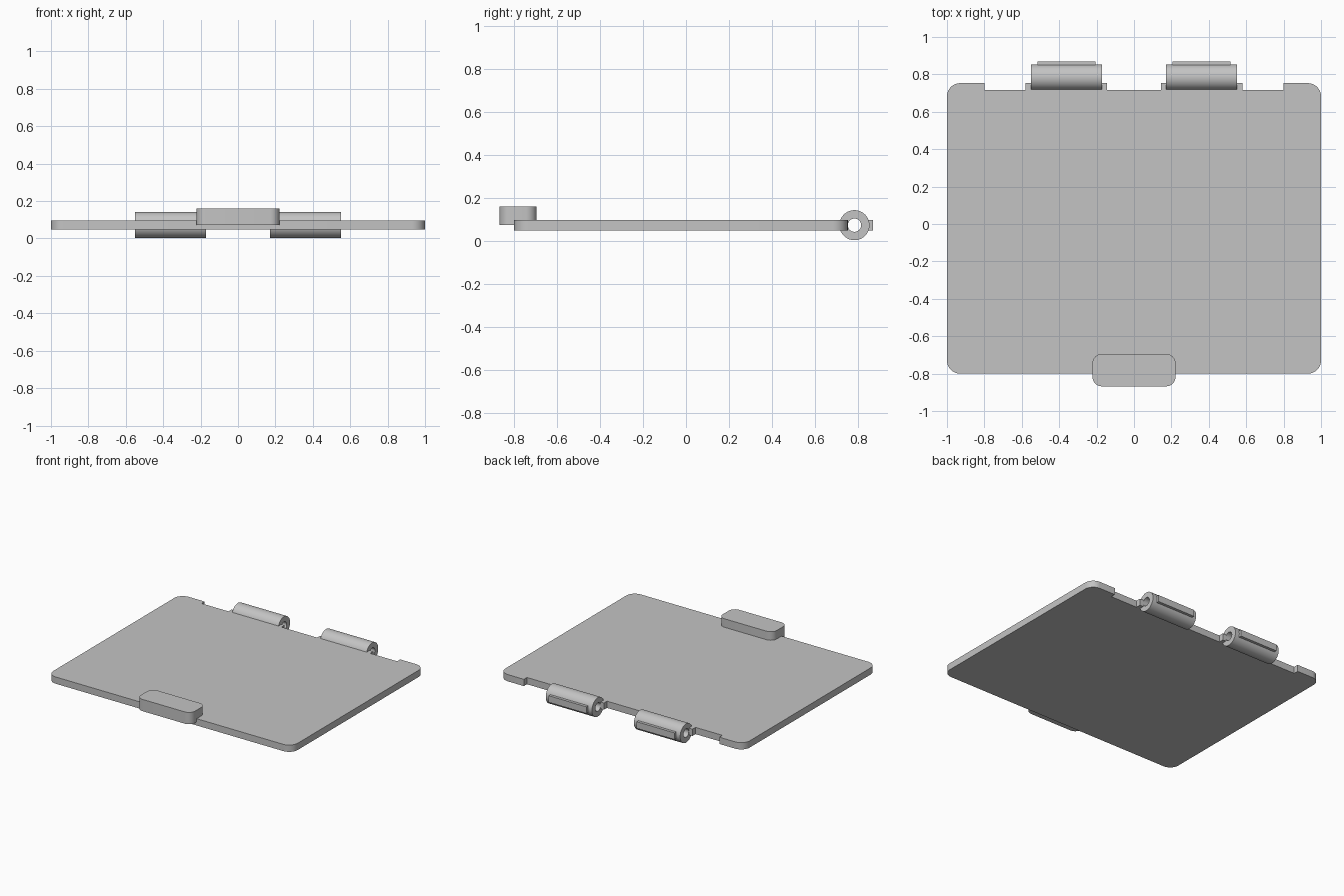
import bpy, bmesh, math

cube = bpy.data.objects.get("Cube")
if cube:
    bpy.data.objects.remove(cube, do_unlink=True)

grey = bpy.data.materials.new("plain grey")
grey.use_nodes = True
colour = (0.55, 0.55, 0.55, 1)
grey.diffuse_color = colour
grey.node_tree.nodes["Principled BSDF"].inputs["Base Color"].default_value = colour


def finish(name, bm):
    bmesh.ops.recalc_face_normals(bm, faces=bm.faces)
    mesh = bpy.data.meshes.new(name)
    bm.to_mesh(mesh)
    bm.free()
    mesh.materials.append(grey)
    obj = bpy.data.objects.new(name, mesh)
    bpy.context.collection.objects.link(obj)
    bpy.ops.object.select_all(action='DESELECT')
    obj.select_set(True)
    bpy.context.view_layer.objects.active = obj
    bpy.ops.object.shade_smooth_by_angle(angle=math.radians(30))
    return obj


def arc(cx, cy, r, start, steps=8):
    """Quarter circle running anticlockwise from the start angle in degrees."""
    angles = [math.radians(start + 90 * i / steps) for i in range(steps + 1)]
    return [(cx + r * math.cos(a), cy + r * math.sin(a)) for a in angles]


def prism(name, outline, z0, z1):
    bm = bmesh.new()
    face = bm.faces.new([bm.verts.new((x, y, z0)) for x, y in outline])
    top = bmesh.ops.extrude_face_region(bm, geom=[face])["geom"]
    verts = [v for v in top if isinstance(v, bmesh.types.BMVert)]
    bmesh.ops.translate(bm, vec=(0, 0, z1 - z0), verts=verts)
    return finish(name, bm)


def tube(name, x0, x1, y, z, outer, inner, sides=40):
    bm = bmesh.new()
    rings = []
    for x, r in ((x0, outer), (x1, outer), (x1, inner), (x0, inner)):
        angles = [2 * math.pi * i / sides for i in range(sides)]
        rings.append([bm.verts.new((x, y + r * math.cos(a), z + r * math.sin(a)))
                      for a in angles])
    for k in range(4):
        a, b = rings[k], rings[(k + 1) % 4]
        for i in range(sides):
            j = (i + 1) % sides
            bm.faces.new((a[i], a[j], b[j], b[i]))
    return finish(name, bm)


# Lid plate: rounded corners, back edge cut away around the two hinge tabs
FRONT, BACK, CUT, R = -0.8, 0.753, 0.717, 0.07
right_half = arc(1 - R, FRONT + R, R, -90) + arc(1 - R, BACK - R, R, 0)
right_half += [(0.8, BACK), (0.8, CUT), (0.58, CUT), (0.58, BACK),
               (0.145, BACK), (0.145, CUT)]
left_half = [(-x, y) for x, y in reversed(right_half)]
prism("lid_plate", right_half + left_half, 0.047, 0.097)

# Front finger catch, overhanging the front edge
W, Y0, Y1, C = 0.222, -0.868, -0.695, 0.05
catch = (arc(W - C, Y0 + C, C, -90) + arc(W - C, Y1 - C, C, 0)
         + arc(C - W, Y1 - C, C, 90) + arc(C - W, Y0 + C, C, 180))
prism("finger_catch", catch, 0.073, 0.16)

# Hinge barrels with a stop rib along the back of each
for side, s in (("left", 1), ("right", -1)):
    tube(side + "_hinge_barrel", s * 0.172, s * 0.55, 0.784, 0.072, 0.07, 0.031)
    prism(side + "_hinge_rib",
          [(s * 0.205, 0.83), (s * 0.515, 0.83), (s * 0.515, 0.87), (s * 0.205, 0.87)],
          0.048, 0.097)
